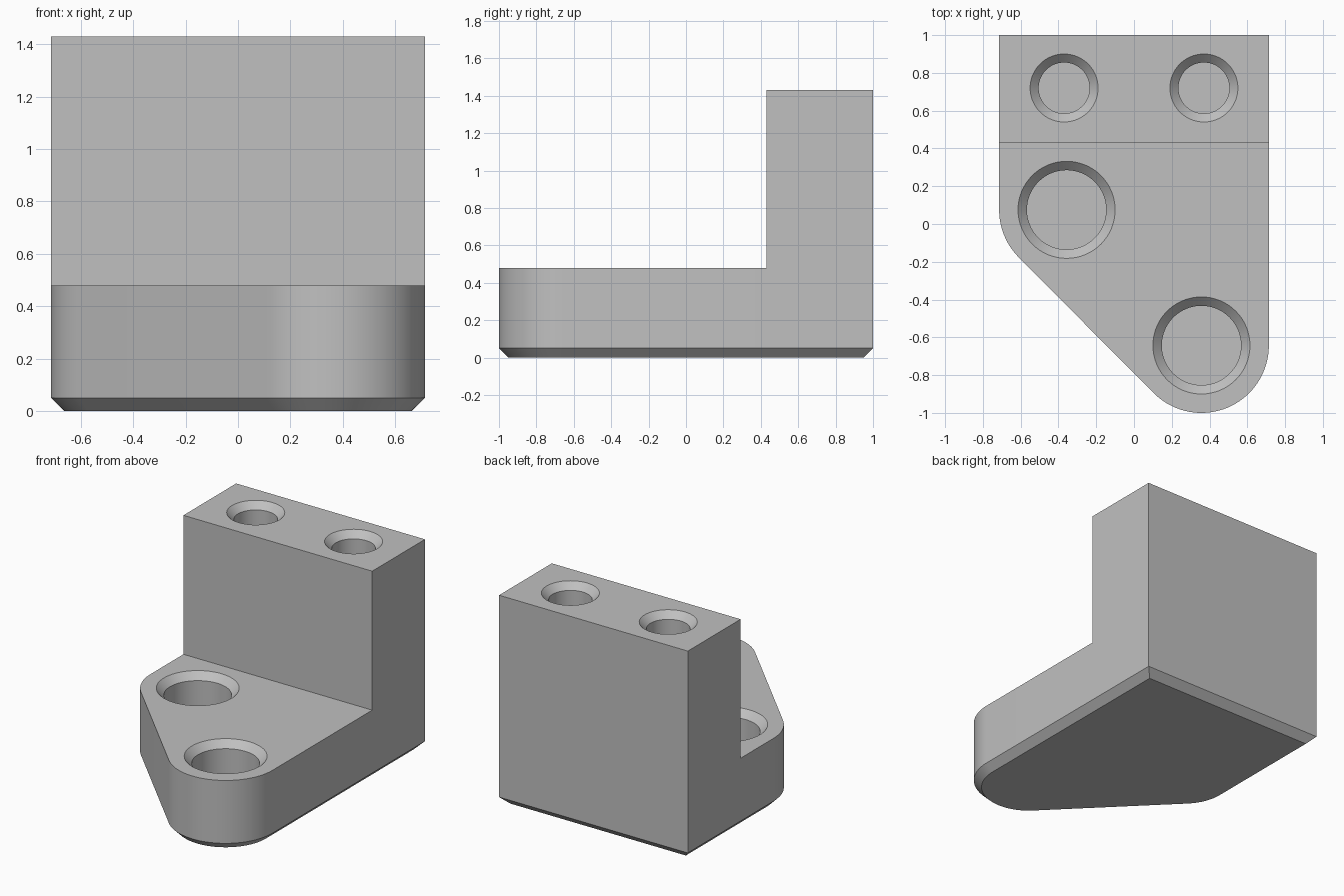
import bpy
import bmesh
from math import cos, sin, radians

cube = bpy.data.objects.get("Cube")
if cube:
    bpy.data.objects.remove(cube)

HALF_X, RADIUS = 0.714, 0.357
WALL_Y, BASE_TOP, WALL_TOP = 0.43, 0.48, 1.43
CHAMFER = 0.05
BIG_CENTRES = [(-0.357, 0.075), (0.357, -0.643)]

grey = bpy.data.materials.new("light_grey")
grey.use_nodes = True
colour = (0.53, 0.53, 0.53, 1)
grey.diffuse_color = colour
grey.node_tree.nodes["Principled BSDF"].inputs["Base Color"].default_value = colour


def make_object(name, bm):
    bmesh.ops.recalc_face_normals(bm, faces=bm.faces)
    mesh = bpy.data.meshes.new(name)
    bm.to_mesh(mesh)
    bm.free()
    mesh.materials.append(grey)
    obj = bpy.data.objects.new(name, mesh)
    bpy.context.collection.objects.link(obj)
    return obj


def arc(centre, radius, start, end, steps):
    angles = [radians(start + (end - start) * i / steps) for i in range(steps + 1)]
    return [(centre[0] + radius * cos(a), centre[1] + radius * sin(a)) for a in angles]


def outline(inset):
    """Plan of the base, shrunk by inset; wall line points come first and last."""
    x, y, r = HALF_X - inset, 1 - inset, RADIUS - inset
    return ([(x, WALL_Y), (x, y), (-x, y), (-x, WALL_Y)]
            + arc(BIG_CENTRES[0], r, 180, 225, 12)
            + arc(BIG_CENTRES[1], r, 225, 360, 36))


# Base with chamfered foot, then the rear wall raised from its top
bm = bmesh.new()
rings = [[bm.verts.new((x, y, z)) for x, y in outline(inset)]
         for inset, z in ((CHAMFER, 0), (0, CHAMFER), (0, BASE_TOP))]
for low, high in zip(rings, rings[1:]):
    for i in range(len(low)):
        bm.faces.new((low[i - 1], low[i], high[i], high[i - 1]))
bm.faces.new(reversed(rings[0]))
top = rings[-1]
bm.faces.new(top[3:] + top[:1])
wall_ring = [bm.verts.new((v.co.x, v.co.y, WALL_TOP)) for v in top[:4]]
for i in range(4):
    bm.faces.new((top[i - 1] if i else top[3], top[i], wall_ring[i], wall_ring[i - 1]))
bm.faces.new(wall_ring)
bracket = make_object("bracket", bm)


# Countersunk blind holes
def cut_hole(centre, radius, rim, surface, floor):
    over = 0.02
    levels = [(radius, floor), (radius, surface - rim), (radius + rim + over, surface + over)]
    bm = bmesh.new()
    loops = [[bm.verts.new((x, y, z)) for x, y in arc(centre, r, 0, 360, 64)[:-1]]
             for r, z in levels]
    for low, high in zip(loops, loops[1:]):
        for i in range(len(low)):
            bm.faces.new((low[i - 1], low[i], high[i], high[i - 1]))
    bm.faces.new(reversed(loops[0]))
    bm.faces.new(loops[-1])
    cutter = make_object("hole_cutter", bm)
    cutter.hide_render = True
    mod = bracket.modifiers.new("hole", "BOOLEAN")
    mod.operation, mod.solver, mod.object = "DIFFERENCE", "EXACT", cutter
    bpy.ops.object.modifier_apply(modifier=mod.name)
    bpy.data.objects.remove(cutter)


bpy.ops.object.select_all(action="DESELECT")
bracket.select_set(True)
bpy.context.view_layer.objects.active = bracket
for centre in BIG_CENTRES:
    cut_hole(centre, 0.21, 0.047, BASE_TOP, 0.1)
for side in (-1, 1):
    cut_hole((side * 0.37, 0.72), 0.135, 0.045, WALL_TOP, 0.95)

bpy.ops.object.shade_smooth_by_angle(angle=radians(30))
